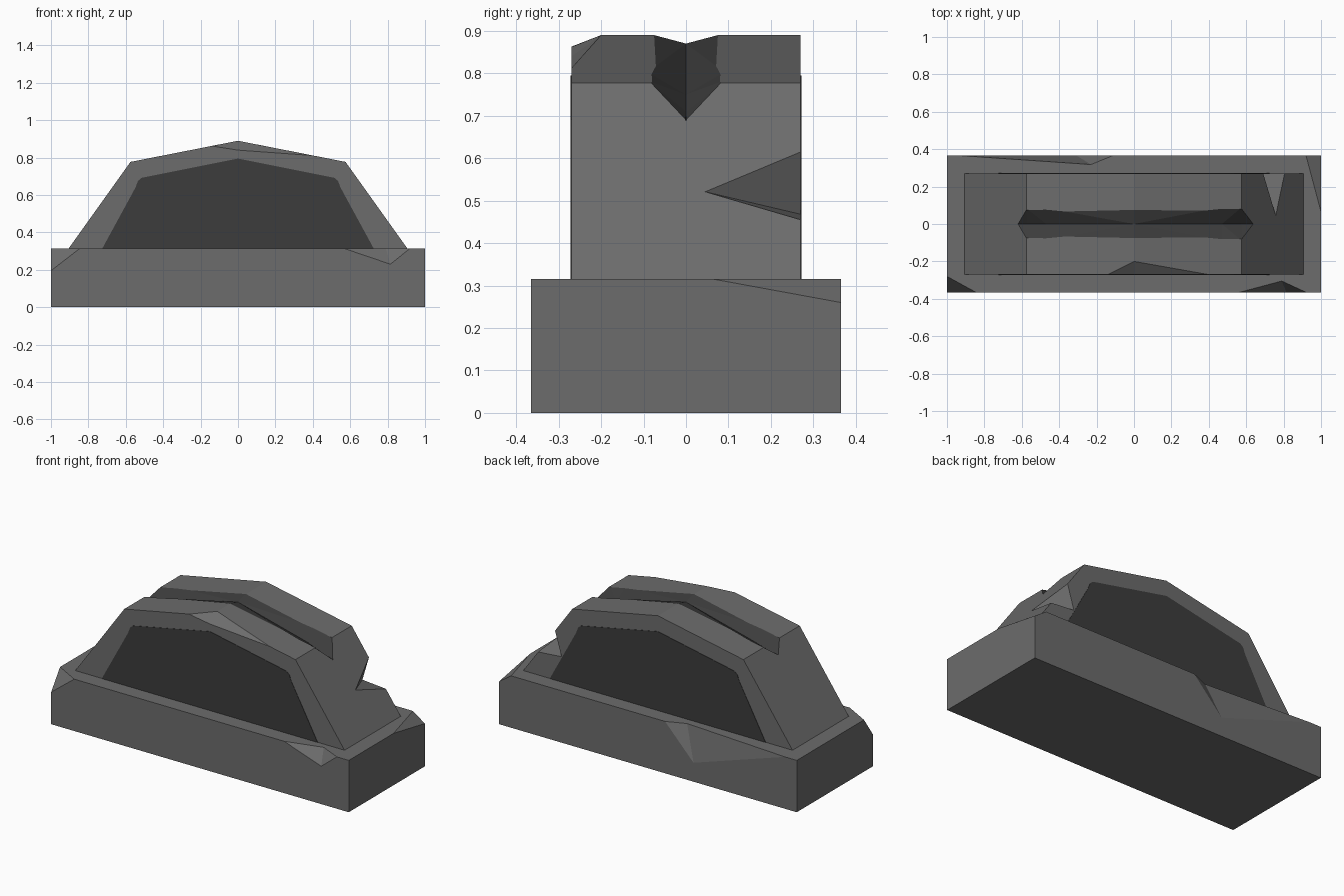
import bpy, bmesh
from mathutils import Vector

if "Cube" in bpy.data.objects:
    bpy.data.objects.remove(bpy.data.objects["Cube"])


def material(name, v):
    m = bpy.data.materials.new(name)
    m.diffuse_color = (v, v, v, 1)
    m.use_nodes = True
    m.node_tree.nodes["Principled BSDF"].inputs["Base Color"].default_value = m.diffuse_color
    return m


grey = material("stone grey", 0.15)
dark = material("dark grey", 0.045)


def make(name, bm, mat):
    bmesh.ops.recalc_face_normals(bm, faces=bm.faces)
    me = bpy.data.meshes.new(name)
    bm.to_mesh(me)
    bm.free()
    me.materials.append(mat)
    ob = bpy.data.objects.new(name, me)
    bpy.context.collection.objects.link(ob)
    return ob


def loft(name, sections, mat, triangulate=False):
    """Join equal-length point rings into a closed solid."""
    bm = bmesh.new()
    rings = [[bm.verts.new(p) for p in s] for s in sections]
    n = len(rings[0])
    for a, b in zip(rings, rings[1:]):
        for i in range(n):
            j = (i + 1) % n
            bm.faces.new((a[i], a[j], b[j], b[i]))
    bm.faces.new(rings[0])
    bm.faces.new(rings[-1][::-1])
    if triangulate:
        bmesh.ops.triangulate(bm, faces=bm.faces)
    return make(name, bm, mat)


def extrude_y(name, half, y0, y1, mat):
    """Mirror a half profile in x and extrude it along y."""
    prof = half + [(-x, z) for x, z in reversed(half) if x > 0]
    return loft(name, [[(x, y, z) for x, z in prof] for y in (y0, y1)], mat)


def cut(target, cutter):
    cutter.hide_render = True
    mod = target.modifiers.new("cut", 'BOOLEAN')
    mod.operation = 'DIFFERENCE'
    mod.solver = 'EXACT'
    mod.material_mode = 'TRANSFER'
    mod.object = cutter
    bpy.context.view_layer.objects.active = target
    bpy.ops.object.modifier_apply(modifier=mod.name)
    bpy.data.objects.remove(cutter)


def chip(target, points):
    """Chip an edge or corner away; the last point lies outside the block."""
    bm = bmesh.new()
    for p in points:
        bm.verts.new(Vector(p))
    bmesh.ops.convex_hull(bm, input=bm.verts)
    cut(target, make("chip_cutter", bm, grey))


# Base block with broken corners and edges
H, D = 0.315, 0.365
base = extrude_y("base", [(1, 0), (1, H)], -D, D, grey)
chip(base, [(0.565, -D, H), (0.92, -D, H), (0.79, -0.305, H), (0.815, -D, 0.23), (0.78, -0.45, 0.40)])
chip(base, [(-1, -0.28, H), (-0.845, -D, H), (-1, -D, 0.195), (-1.1, -0.45, 0.42)])
chip(base, [(0.92, D, H), (1, 0.065, H), (1, D, 0.26), (1.1, 0.47, 0.42)])
chip(base, [(-0.92, D, H), (-0.115, D, H), (-0.23, 0.318, H), (-0.306, D, 0.115), (-0.35, 0.47, 0.42)])

# Faceted upper block
Y = 0.27
body = extrude_y("upper_block", [(0.905, H), (0.575, 0.777), (0, 0.89)], -Y, Y, grey)

# Dark V-shaped slot along the crown: x, half width, rim z, bottom z
stations = [(-0.62, 0.001, 0.715, 0.71), (-0.575, 0.083, 0.782, 0.72),
            (-0.47, 0.085, 0.803, 0.75), (0, 0.094, 0.895, 0.87),
            (0.47, 0.09, 0.803, 0.75), (0.575, 0.088, 0.782, 0.71),
            (0.64, 0.001, 0.69, 0.685)]
slot = loft("slot_cutter", [[(x, w, s + 0.2), (x, -w, s + 0.2), (x, -w, s), (x, 0, b), (x, w, s)]
                            for x, w, s, b in stations], dark, True)
cut(body, slot)

# Chips in the upper block
chip(body, [(-0.14, -Y, 0.862), (0.4, -Y, 0.811), (0, -0.2, 0.89), (0, -Y, 0.84), (0.05, -0.4, 1.02)])
chip(body, [(0.691, Y, 0.615), (0.805, Y, 0.455), (0.758, 0.045, 0.521), (0.647, Y, 0.468), (0.92, 0.42, 0.65)])

# Dark panels on the front and back faces
panel = [(0.725, H), (0.548, 0.64), (0.535, 0.675), (0.515, 0.692), (0, 0.795)]
for name, s in (("front_panel", -1), ("back_panel", 1)):
    extrude_y(name, panel, s * (Y - 0.002), s * (Y + 0.002), dark)
